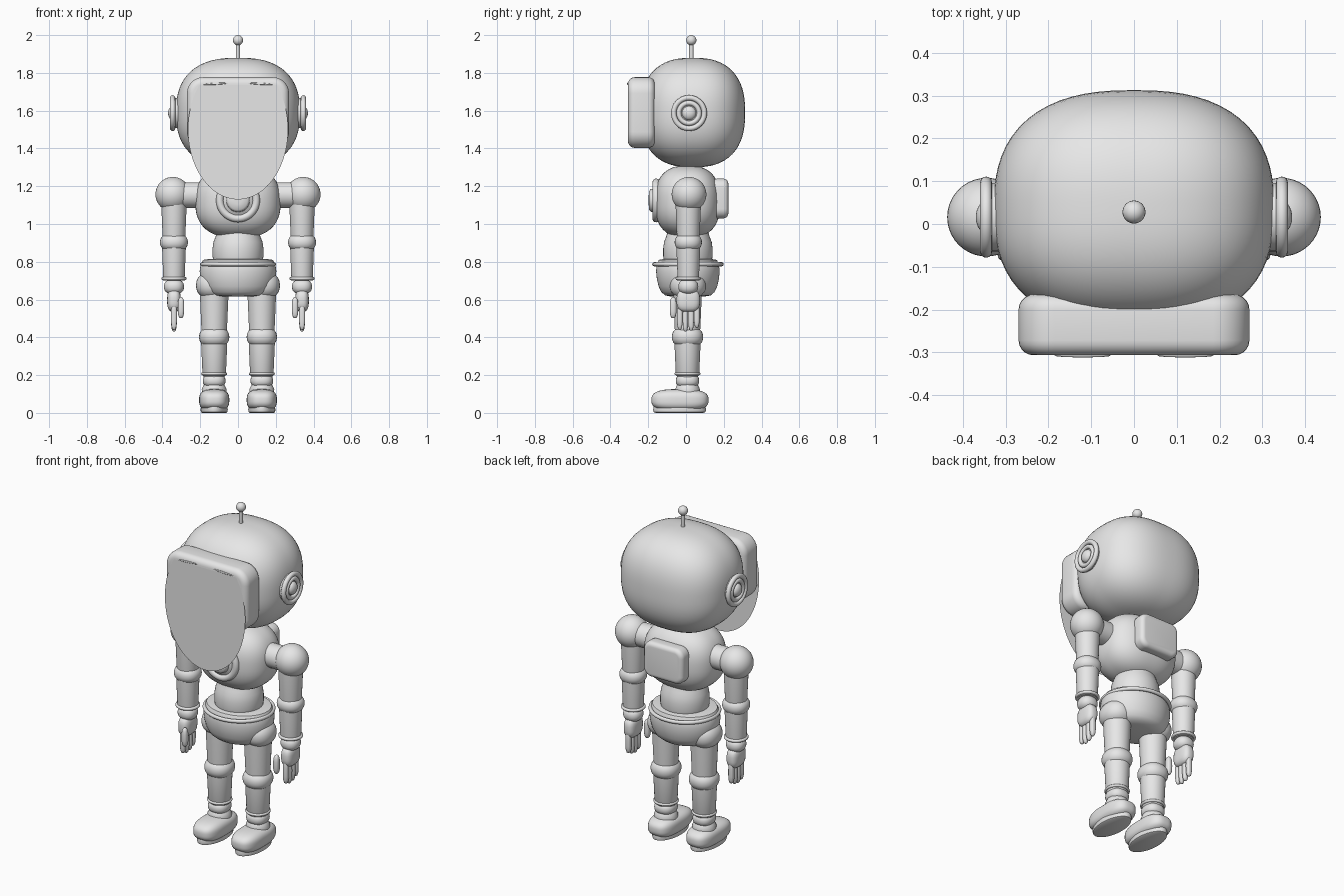
import bpy, bmesh, math
from mathutils import Matrix, Vector

if "Cube" in bpy.data.objects:
    bpy.data.objects.remove(bpy.data.objects["Cube"])

grey = bpy.data.materials.new("light_grey")
grey.diffuse_color = (0.8, 0.8, 0.8, 1)
grey.use_nodes = True
grey.node_tree.nodes["Principled BSDF"].inputs["Base Color"].default_value = grey.diffuse_color
AXIS = {'z': Matrix(), 'x': Matrix.Rotation(math.pi / 2, 4, 'Y'),
        '-x': Matrix.Rotation(-math.pi / 2, 4, 'Y'),
        '-y': Matrix.Rotation(math.pi / 2, 4, 'X')}


def finish(name, bm, loc=(0, 0, 0), rot=Matrix()):
    bmesh.ops.recalc_face_normals(bm, faces=bm.faces)
    bm.transform(Matrix.Translation(loc) @ rot)
    me = bpy.data.meshes.new(name)
    bm.to_mesh(me)
    bm.free()
    me.materials.append(grey)
    ob = bpy.data.objects.new(name, me)
    bpy.context.scene.collection.objects.link(ob)
    bpy.ops.object.select_all(action='DESELECT')
    ob.select_set(True)
    bpy.context.view_layer.objects.active = ob
    bpy.ops.object.shade_smooth_by_angle(angle=math.radians(40))
    return ob


def blob(name, loc, size, p=2.0, rot=Matrix(), seg=40):
    """Rounded solid: a ball pushed towards a box as p grows."""
    bm = bmesh.new()
    bmesh.ops.create_uvsphere(bm, u_segments=seg, v_segments=seg // 2, radius=1)
    for v in bm.verts:
        k = sum(abs(c) ** p for c in v.co) ** (-1 / p)
        v.co = Vector([c * k * s for c, s in zip(v.co, size)])
    return finish(name, bm, loc, rot)


def lathe(name, loc, profile, axis='z', sy=1.0, seg=40):
    """Spin (radius, height) points round an axis; sy squashes the depth."""
    bm = bmesh.new()
    rings = []
    for r, h in profile:
        rings.append([bm.verts.new((r * math.cos(2 * math.pi * i / seg),
                                    sy * r * math.sin(2 * math.pi * i / seg), h))
                      for i in range(seg)])
    for a, b in zip(rings, rings[1:]):
        for i in range(seg):
            j = (i + 1) % seg
            bm.faces.new((a[i], a[j], b[j], b[i]))
    bm.faces.new(rings[0])
    bm.faces.new(rings[-1])
    return finish(name, bm, loc, AXIS[axis])


def hoop(name, loc, major, minor, axis='z', sy=1.0, flat=1.0):
    """Ring with a round or flattened section."""
    bm = bmesh.new()
    n, m = 48, 12
    grid = []
    for i in range(n):
        a = 2 * math.pi * i / n
        grid.append([])
        for k in range(m):
            b = 2 * math.pi * k / m
            r = major + minor * math.cos(b)
            grid[-1].append(bm.verts.new((r * math.cos(a), sy * r * math.sin(a),
                                          minor * flat * math.sin(b))))
    for i in range(n):
        for k in range(m):
            i2, k2 = (i + 1) % n, (k + 1) % m
            bm.faces.new((grid[i][k], grid[i2][k], grid[i2][k2], grid[i][k2]))
    return finish(name, bm, loc, AXIS[axis])


def panel(name, lo, hi, corner, edge):
    """Box with large corners seen along y and softly rounded rims."""
    bm = bmesh.new()
    bmesh.ops.create_cube(bm, size=1)
    for v in bm.verts:
        v.co = Vector([(l + h) / 2 + c * (h - l) for c, l, h in zip(v.co, lo, hi)])
    sides = [e for e in bm.edges
             if abs(e.verts[0].co.y - e.verts[1].co.y) > 1e-4]
    bmesh.ops.bevel(bm, geom=sides, offset=corner, segments=8, profile=0.5, affect='EDGES')
    rims = [e for e in bm.edges
            if abs(e.verts[0].co.y - e.verts[1].co.y) < 1e-4]
    bmesh.ops.bevel(bm, geom=rims, offset=edge, segments=5, profile=0.5, affect='EDGES')
    return finish(name, bm)


# Head, visor frame and antenna
blob("head", (0, 0.036, 1.59), (0.328, 0.277, 0.29), 2.5, seg=72)
panel("visor_frame", (-0.27, -0.307, 1.403), (0.27, -0.165, 1.777), 0.085, 0.035)
lathe("antenna_rod", (0, 0.028, 0), [(0.011, 1.85), (0.011, 1.96)], seg=20)
blob("antenna_ball", (0, 0.028, 1.973), (0.027,) * 3, seg=24)

# Flat face sheet: an oval cut straight across the top
bm = bmesh.new()
cut = math.asin((1.735 - 1.5) / 0.37)
oval = []
for i in range(65):
    a = math.pi - cut + (math.pi + 2 * cut) * i / 64
    oval.append(bm.verts.new((0.265 * math.cos(a), -0.3095, 1.5 + 0.37 * math.sin(a))))
bm.faces.new(oval)
finish("face_sheet", bm)

# Torso, chest dial, back pack
blob("torso", (0, 0.008, 1.118), (0.226, 0.174, 0.192), 2.5, seg=56)
hoop("chest_ring", (0, -0.158, 1.125), 0.096, 0.02, '-y')
lathe("chest_dial", (0, -0.14, 1.125),
      [(0.08, 0), (0.08, 0.025), (0.062, 0.035), (0.06, 0.046), (0.05, 0.055), (0.02, 0.058)], '-y')
panel("back_pack", (-0.13, 0.14, 1.03), (0.13, 0.224, 1.24), 0.05, 0.025)

# Waist, belt and pelvis
lathe("waist", (0, 0.01, 0),
      [(0.11, 0.96), (0.12, 0.93), (0.13, 0.905), (0.135, 0.87), (0.135, 0.83),
       (0.13, 0.80), (0.12, 0.77)], sy=0.97)
hoop("belt", (0, 0.01, 0.787), 0.19, 0.011, sy=0.94)
lathe("pelvis", (0, 0.01, 0),
      [(0.1, 0.615), (0.145, 0.622), (0.17, 0.64), (0.187, 0.67), (0.198, 0.71),
       (0.203, 0.75), (0.198, 0.785), (0.185, 0.81), (0.15, 0.815)], sy=0.83, seg=56)

for s, side in ((-1, "left"), (1, "right")):
    out = 'x' if s > 0 else '-x'
    # Brow and ear disc
    blob(f"{side}_brow", (s * 0.12, -0.308, 1.742), (0.066, 0.004, 0.005),
         rot=Matrix.Rotation(s * math.radians(3), 4, 'Y'), seg=20)
    lathe(f"{side}_ear_base", (s * 0.29, 0.016, 1.587), [(0.08, 0), (0.08, 0.05), (0.06, 0.055)], out)
    hoop(f"{side}_ear_rim", (s * 0.346, 0.016, 1.587), 0.081, 0.014, out)
    hoop(f"{side}_ear_inner_ring", (s * 0.346, 0.016, 1.587), 0.054, 0.013, out)
    blob(f"{side}_ear_button", (s * 0.346, 0.016, 1.587), (0.024, 0.037, 0.037), seg=28)

    # Shoulder and arm
    ax, ay = s * 0.339, 0.012
    lathe(f"{side}_shoulder_joint", (s * 0.15, ay, 1.153), [(0.068, 0), (0.068, 0.16)], out)
    blob(f"{side}_shoulder", (s * 0.345, 0.016, 1.157), (0.092,) * 3)
    lathe(f"{side}_upper_arm", (ax, ay, 0), [(0.055, 0.90), (0.06, 0.93), (0.068, 1.12)])
    blob(f"{side}_elbow", (ax, ay, 0.903), (0.074, 0.072, 0.053), 2.2)
    lathe(f"{side}_forearm", (ax, ay, 0), [(0.054, 0.70), (0.057, 0.72), (0.063, 0.88)])
    hoop(f"{side}_wrist_ring", (ax, ay, 0.711), 0.058, 0.009)
    blob(f"{side}_wrist", (ax, ay, 0.668), (0.053, 0.053, 0.042), 2.3, seg=28)

    # Hand with four fingers and a thumb
    blob(f"{side}_palm", (ax, ay, 0.595), (0.036, 0.062, 0.06), 3, seg=28)
    for i, tip in enumerate((0.44, 0.43, 0.435, 0.45)):
        fy = ay - 0.045 + 0.03 * i
        top = 0.58
        blob(f"{side}_finger_{i + 1}", (ax, fy, (top + tip) / 2),
             (0.0155, 0.0145, (top - tip) / 2), 3.2, seg=20)
    blob(f"{side}_thumb", (s * 0.302, -0.068, 0.557), (0.017, 0.018, 0.056), 2.8, seg=20)

    # Leg from hip to ankle
    lx, ly = s * 0.126, 0.008
    blob(f"{side}_hip", (s * 0.135, 0.01, 0.675), (0.087, 0.095, 0.075), 2.2)
    lathe(f"{side}_thigh", (lx, ly, 0), [(0.064, 0.40), (0.068, 0.45), (0.077, 0.66)])
    blob(f"{side}_knee", (lx, ly, 0.402), (0.08, 0.083, 0.06), 2.2)
    lathe(f"{side}_shin", (lx, ly, 0), [(0.055, 0.19), (0.062, 0.205), (0.07, 0.39)])
    hoop(f"{side}_ankle_ring", (lx, ly, 0.207), 0.061, 0.008)
    blob(f"{side}_ankle", (lx, ly, 0.17), (0.06, 0.062, 0.04), 2.4, seg=32)
    lathe(f"{side}_ankle_collar", (lx, ly, 0),
          [(0.064, 0.10), (0.066, 0.125), (0.058, 0.142), (0.048, 0.16)])

    # Foot and sole
    blob(f"{side}_foot", (lx, -0.032, 0.068), (0.08, 0.151, 0.058), 2.9, seg=48)
    lathe(f"{side}_sole", (lx, -0.034, 0),
          [(0.064, 0), (0.07, 0.004), (0.072, 0.016), (0.07, 0.035)], sy=1.95, seg=48)
